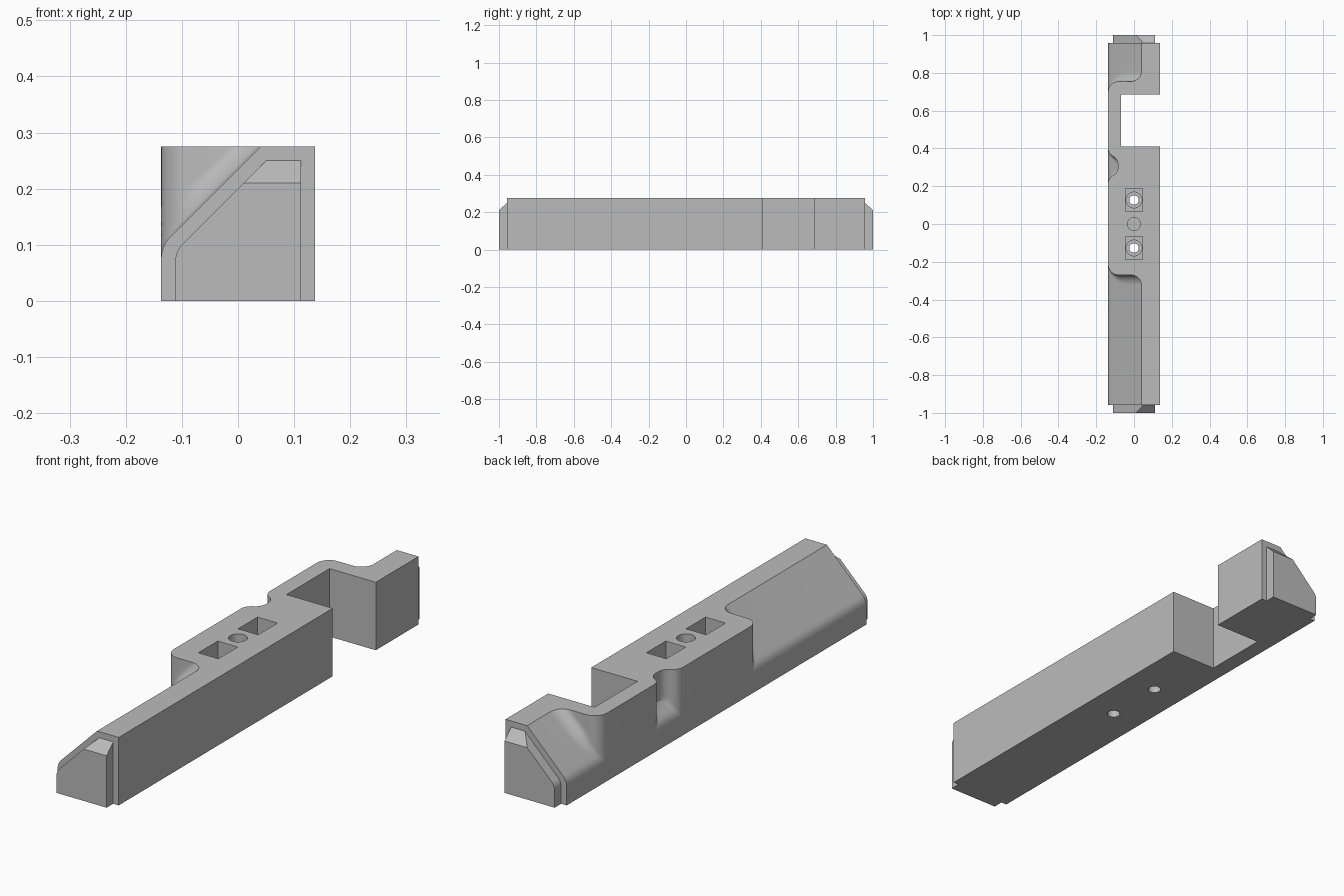
import bpy, bmesh, math

# Remove the default cube
cube = bpy.data.objects.get("Cube")
if cube:
    bpy.data.objects.remove(cube, do_unlink=True)

HALF_W, HEIGHT, END = 0.137, 0.275, 0.958
ROUND = 0.055                      # radius of the blends
SLOPE_Z = 0.098                    # height where the slope meets the side

grey = bpy.data.materials.new("plain_grey")
grey.use_nodes = True
grey.diffuse_color = (0.5, 0.5, 0.5, 1)
grey.node_tree.nodes["Principled BSDF"].inputs["Base Color"].default_value = (0.5, 0.5, 0.5, 1)


def make_object(name, bm):
    bmesh.ops.remove_doubles(bm, verts=bm.verts, dist=1e-5)
    bmesh.ops.recalc_face_normals(bm, faces=bm.faces)
    mesh = bpy.data.meshes.new(name)
    bm.to_mesh(mesh)
    bm.free()
    mesh.materials.append(grey)
    obj = bpy.data.objects.new(name, mesh)
    bpy.context.collection.objects.link(obj)
    return obj


def loft(name, rings):
    """Skin equal-length closed rings and cap both ends."""
    bm = bmesh.new()
    rows = [[bm.verts.new(p) for p in ring] for ring in rings]
    for low, high in zip(rows, rows[1:]):
        for i in range(len(low)):
            j = (i + 1) % len(low)
            bm.faces.new((low[i], low[j], high[j], high[i]))
    bm.faces.new(rows[0][::-1])
    bm.faces.new(rows[-1])
    return make_object(name, bm)


def s_curve(start, side, depth, r, steps=9):
    """Round off the side wall, then blend into the recess floor."""
    t = math.acos(max(0.0, 1 - depth / (2 * r)))
    angles = [t * i / steps for i in range(steps + 1)]
    outer = [(r * (1 - math.cos(a)) - HALF_W, start + side * r * math.sin(a)) for a in angles]
    inner = [(depth - HALF_W - r * (1 - math.cos(a)),
              start + side * r * (2 * math.sin(t) - math.sin(a))) for a in reversed(angles)]
    return outer + inner


def slope_levels(arc_steps=6, steps=12):
    """Pairs of height and recess depth, rounded at the slope's foot."""
    foot = SLOPE_Z - ROUND * math.tan(math.pi / 8)
    levels = [(0, 0)]
    for i in range(arc_steps + 1):
        a = math.pi / 4 * i / arc_steps
        levels.append((foot + ROUND * math.sin(a), ROUND * (1 - math.cos(a))))
    z0 = levels[-1][0]
    for i in range(1, steps + 1):
        z = z0 + (HEIGHT - z0) * i / steps
        levels.append((z, z - SLOPE_Z))
    return levels


def body_ring(z, depth):
    floor = depth - HALF_W
    pocket = min(depth, 0.052)
    ring = [(HALF_W, -END), (HALF_W, 0.41), (-0.07, 0.41),
            (-0.07, 0.685), (HALF_W, 0.685), (HALF_W, END), (floor, END)]
    ring += s_curve(0.70, 1, depth, ROUND)[::-1]
    ring += s_curve(0.40, -1, pocket, 0.047)
    ring += s_curve(0.215, 1, pocket, 0.047)[::-1]
    ring += s_curve(-0.215, -1, depth, ROUND)
    ring.append((floor, -END))
    return [(x, y, z) for x, y in ring]


body = loft("body", [body_ring(z, d) for z, d in slope_levels()])


# Screw pockets, bores and the central blind hole
def cutter_box(y, z0, z1):
    corners = [(-0.045, y - 0.062), (0.045, y - 0.062), (0.045, y + 0.062), (-0.045, y + 0.062)]
    return loft("pocket_cutter", [[(x, v, z) for x, v in corners] for z in (z0, z1)])


def cutter_round(y, r, z0, z1, sides=32):
    ring = [(r * math.cos(math.tau * i / sides), y + r * math.sin(math.tau * i / sides))
            for i in range(sides)]
    return loft("bore_cutter", [[(x, v, z) for x, v in ring] for z in (z0, z1)])


cutters = [cutter_round(0, 0.035, 0.15, 0.3)]
for y in (-0.127, 0.127):
    cutters += [cutter_box(y, 0.14, 0.3), cutter_round(y, 0.042, 0.1, 0.2),
                cutter_round(y, 0.025, -0.05, 0.2)]
for cutter in cutters:
    cutter.hide_render = True
    mod = body.modifiers.new("cut", "BOOLEAN")
    mod.operation, mod.solver, mod.object = "DIFFERENCE", "EXACT", cutter
    bpy.context.view_layer.objects.active = body
    bpy.ops.object.modifier_apply(modifier=mod.name)
    bpy.data.objects.remove(cutter, do_unlink=True)


# End tabs: inset copy of the end outline with a bevelled top edge
def tab_ring(y, top):
    inset, r = 0.112, 0.045
    foot = 0.088 - r * math.tan(math.pi / 8)
    pts = [(inset, 0), (inset, top), (top - 0.2, top)]
    for i in range(6, -1, -1):
        a = math.pi / 4 * i / 6
        pts.append((r * (1 - math.cos(a)) - inset, foot + r * math.sin(a)))
    pts.append((-inset, 0))
    return [(x, y, z) for x, z in pts]


parts = [body]
for name, side in (("front_tab", -1), ("back_tab", 1)):
    parts.append(loft(name, [tab_ring(side * (END - 0.01), 0.25),
                             tab_ring(side * END, 0.25), tab_ring(side, 0.21)]))

for obj in bpy.context.selected_objects:
    obj.select_set(False)
for obj in parts:
    obj.select_set(True)
bpy.context.view_layer.objects.active = body
bpy.ops.object.shade_smooth_by_angle(angle=math.radians(28))
